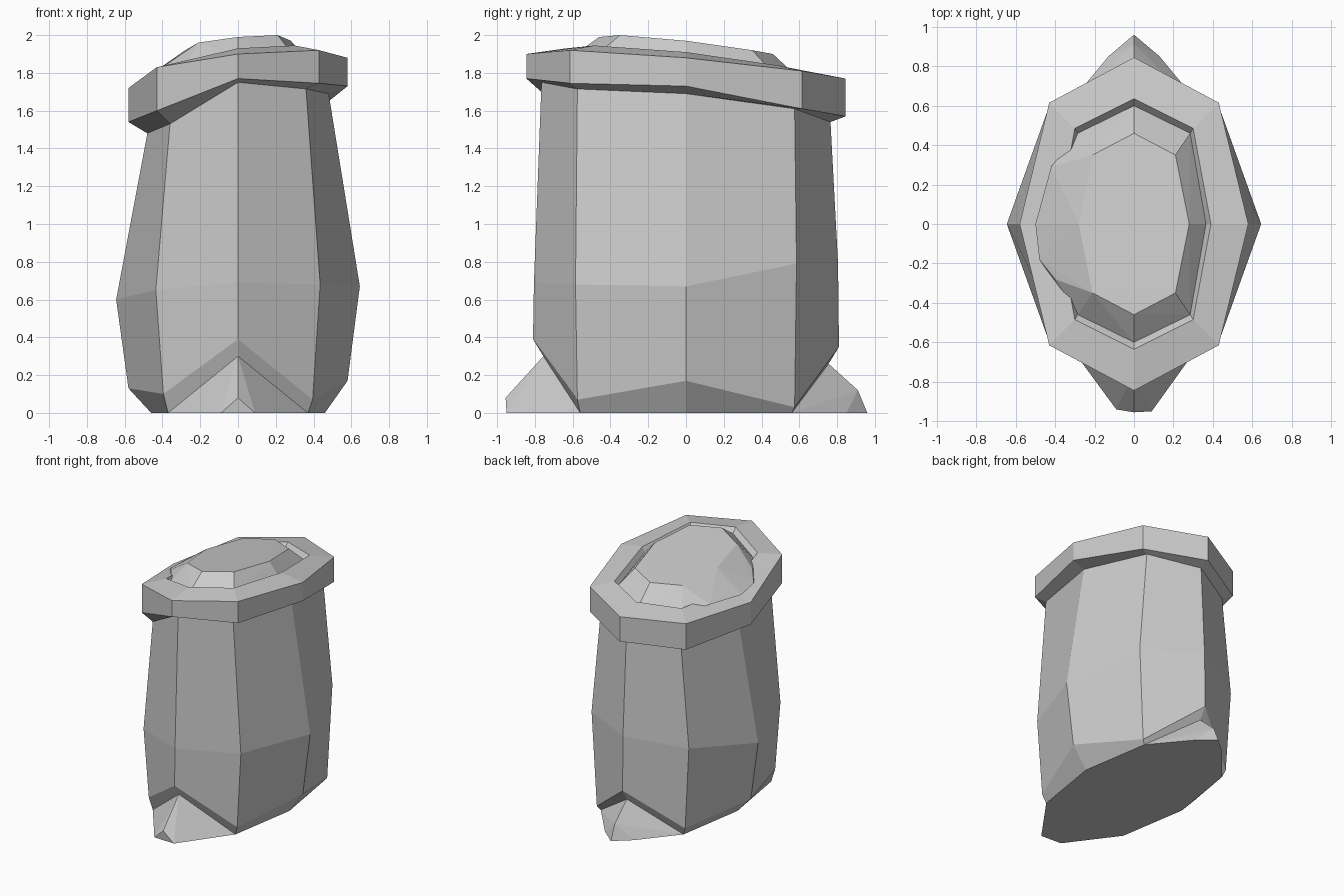
import bpy
import bmesh

if "Cube" in bpy.data.objects:
    bpy.data.objects.remove(bpy.data.objects["Cube"], do_unlink=True)

# One plain grey for every part
grey = bpy.data.materials.new("plain grey")
grey.use_nodes = True
colour = (0.6, 0.6, 0.6, 1)
grey.diffuse_color = colour
grey.node_tree.nodes["Principled BSDF"].inputs["Base Color"].default_value = colour


def ring(plan, heights):
    """Eight-sided loop, counter-clockwise from +x: plan is side, diagonal x, diagonal y, end."""
    side, dx, dy, end = plan
    outline = [(side, 0), (dx, dy), (0, end), (-dx, dy),
               (-side, 0), (-dx, -dy), (0, -end), (dx, -dy)]
    return [(x, y, z) for (x, y), z in zip(outline, heights)]


def finish(name, bm):
    mesh = bpy.data.meshes.new(name)
    bm.to_mesh(mesh)
    bm.free()
    mesh.materials.append(grey)
    obj = bpy.data.objects.new(name, mesh)
    bpy.context.collection.objects.link(obj)
    return obj


def loft(name, rings, bottom=None):
    """Join successive loops with quads, optionally closing the first loop."""
    bm = bmesh.new()
    loops = [[bm.verts.new(p) for p in points] for points in rings]
    for low, high in zip(loops, loops[1:]):
        for i in range(len(low)):
            j = (i + 1) % len(low)
            bm.faces.new((low[i], low[j], high[j], high[i]))
    if bottom:
        bm.faces.new([loops[0][i] for i in reversed(bottom)])
    return finish(name, bm)


def hull(name, points):
    """Faceted lump wrapped around a few points."""
    bm = bmesh.new()
    for p in points:
        bm.verts.new(p)
    result = bmesh.ops.convex_hull(bm, input=bm.verts[:])
    inside = {v for v in result["geom_interior"] if isinstance(v, bmesh.types.BMVert)}
    bmesh.ops.delete(bm, geom=list(inside), context='VERTS')
    bmesh.ops.recalc_face_normals(bm, faces=bm.faces[:])
    return finish(name, bm)


# Sack body: bulging eight-sided wall with a bevelled bottom edge
base = ring((.46, .37, .56, .755), (0, 0, .26, 0, 0, 0, .3, 0))
skirt = ring((.58, .395, .575, .81), (.17, .03, .35, .06, .13, .1, .39, .07))
belly = ring((.645, .435, .585, .805), (.67, .79, .79, .72, .6, .65, .69, .68))
neck = ring((.48, .36, .575, .765), (1.69, 1.61, 1.54, 1.5, 1.48, 1.53, 1.75, 1.715))
loft("sack_body", [base, skirt, belly, neck], bottom=(0, 1, 3, 4, 5, 7))

# Thick tilted rim, from the neck around and down into the opening
rim_plan = (.58, .43, .615, .845)
lip_heights = (1.91, 1.84, 1.81, 1.78, 1.78, 1.86, 1.93, 1.945)
rim_low = ring(rim_plan, (1.73, 1.61, 1.57, 1.53, 1.54, 1.6, 1.77, 1.745))
rim_high = ring(rim_plan, (1.88, 1.81, 1.77, 1.74, 1.72, 1.83, 1.9, 1.92))
lip = ring((.39, .3, .485, .635), lip_heights)
groove = ring((.365, .285, .46, .6), [z - .04 for z in lip_heights])
loft("rim", [neck, rim_low, rim_high, lip, groove])

# Heaped contents with a tilted cap, spilling over the right of the rim
cap = ring((.28, .21, .35, .46), (1.97, 1.92, 1.9, 1.89, 1.92, 1.96, 1.99, 2))
spill = [(-.42, .29, 1.77), (-.5, 0, 1.76), (-.48, -.18, 1.78), (-.4, -.28, 1.83)]
hull("heaped_contents", groove + cap + spill)

# Pointed corners of the cloth at the foot of the sack
hull("front_foot", [base[5], base[6], base[7],
                    (-.09, -.94, 0), (.09, -.95, 0), (0, -.955, .08)])
hull("back_foot", [base[1], base[2], base[3],
                   (-.13, .85, 0), (.13, .85, 0), (0, .96, 0), (0, .91, .12)])
